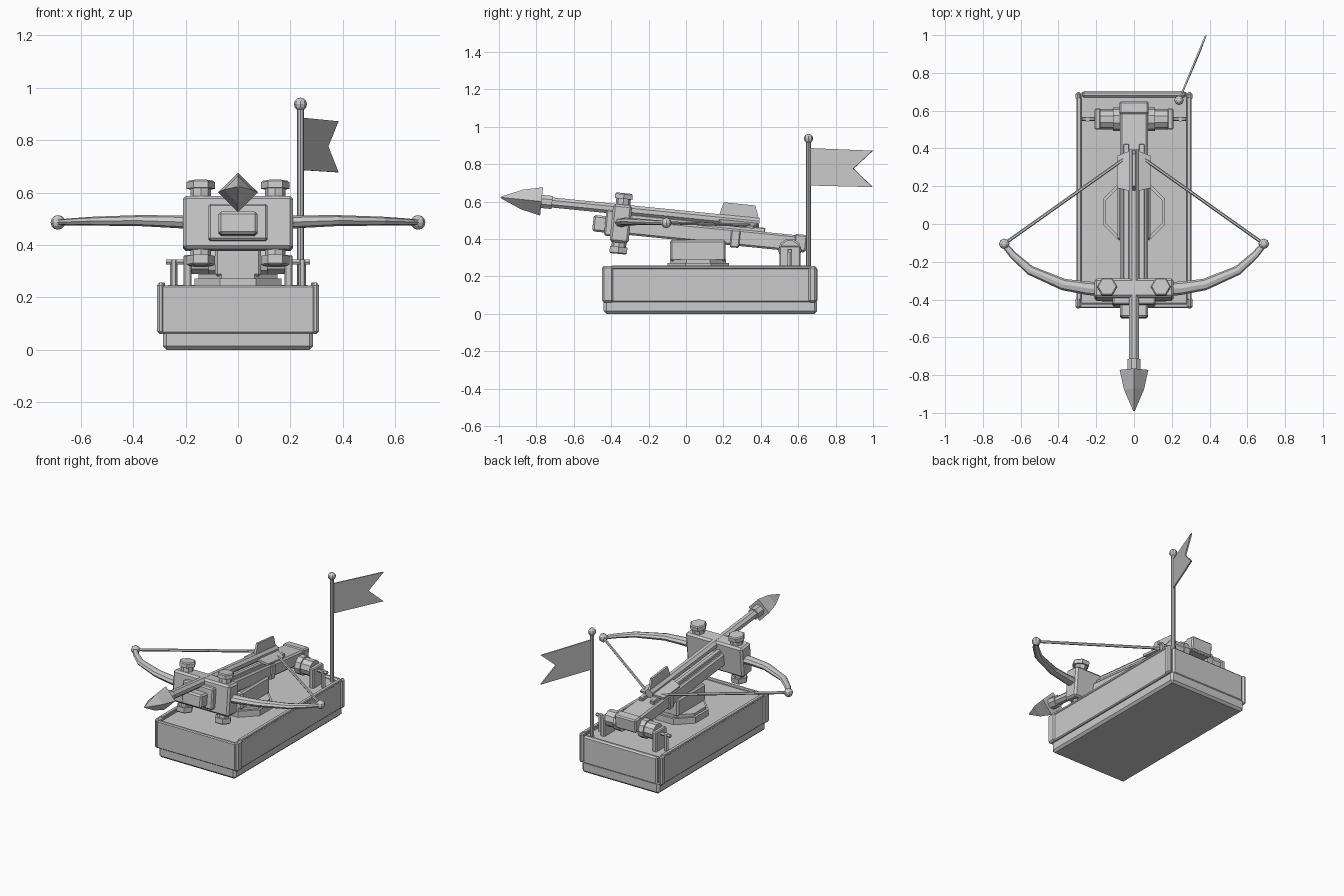
import bpy, bmesh, math
from mathutils import Vector, Matrix

if "Cube" in bpy.data.objects:
    bpy.data.objects.remove(bpy.data.objects["Cube"])

# Tilted frame: the stock's centre line is the local y axis
TILT = Matrix.Translation((0, 0, 0.435)) @ Matrix.Rotation(math.radians(-5.7), 4, 'X')
FLAT = Matrix.Identity(4)


def finish(name, bm, frame=FLAT, bevel=0):
    bmesh.ops.recalc_face_normals(bm, faces=bm.faces)
    mesh = bpy.data.meshes.new(name)
    bm.to_mesh(mesh)
    bm.free()
    ob = bpy.data.objects.new(name, mesh)
    bpy.context.collection.objects.link(ob)
    ob.matrix_world = frame
    if bevel:
        mod = ob.modifiers.new("edge_bevel", 'BEVEL')
        mod.width = bevel
        mod.segments = 1
    return ob


def box(name, x, y, z, frame=FLAT, bevel=0.006):
    """Box from (min, max) ranges."""
    bm = bmesh.new()
    bmesh.ops.create_cube(bm, size=1)
    for v in bm.verts:
        for i, (lo, hi) in enumerate((x, y, z)):
            v.co[i] = lo + (hi - lo) * (v.co[i] + 0.5)
    return finish(name, bm, frame, bevel)


def tube(name, pts, radii, n=8, phase=0.0, squash=1.0, frame=FLAT):
    """Rings of n sides swept along a path, capped at both ends."""
    bm = bmesh.new()
    pts = [Vector(p) for p in pts]
    rings = []
    for i, p in enumerate(pts):
        t = (pts[min(i + 1, len(pts) - 1)] - pts[max(i - 1, 0)]).normalized()
        ref = Vector((0, 1, 0)) if abs(t.z) > 0.9 else Vector((0, 0, 1))
        u = ref.cross(t).normalized()
        v = t.cross(u)
        angles = [phase + 2 * math.pi * k / n for k in range(n)]
        rings.append([bm.verts.new(p + radii[i] * (u * math.cos(a) + v * math.sin(a) * squash))
                      for a in angles])
    for a, b in zip(rings, rings[1:]):
        for k in range(n):
            bm.faces.new((a[k], a[(k + 1) % n], b[(k + 1) % n], b[k]))
    bm.faces.new(rings[0])
    bm.faces.new(rings[-1])
    return finish(name, bm, frame)


def ball(name, at, r):
    bm = bmesh.new()
    bmesh.ops.create_uvsphere(bm, u_segments=8, v_segments=6, radius=r,
                              matrix=Matrix.Translation(at))
    return finish(name, bm)


def plate(name, pts, thick, frame=FLAT):
    """Flat outline given a thickness vector."""
    bm = bmesh.new()
    h = Vector(thick) / 2
    face = bm.faces.new([bm.verts.new(Vector(p) - h) for p in pts])
    new = bmesh.ops.extrude_face_region(bm, geom=[face])["geom"]
    bmesh.ops.translate(bm, vec=h * 2, verts=[g for g in new if isinstance(g, bmesh.types.BMVert)])
    return finish(name, bm, frame)


# Base: slab, deck and raised panels
box("base_slab", (-0.286, 0.286), (-0.44, 0.70), (0, 0.08), bevel=0.014)
box("deck", (-0.285, 0.285), (-0.425, 0.685), (0.06, 0.232))
box("front_panel", (-0.295, 0.295), (-0.445, -0.42), (0.062, 0.245))
box("back_panel", (-0.275, 0.275), (0.67, 0.703), (0.062, 0.247), bevel=0.01)
for s, side in ((-1, "left"), (1, "right")):
    def sx(a, b):
        return tuple(sorted((s * a, s * b)))
    box(side + "_panel", sx(0.28, 0.30), (-0.43, 0.69), (0.062, 0.247))
    box(side + "_rail", sx(0.278, 0.304), (-0.40, 0.67), (0.24, 0.257), bevel=0.004)
    box(side + "_front_post", sx(0.28, 0.309), (-0.448, -0.388), (0.06, 0.256), bevel=0.01)
    box(side + "_back_post", sx(0.28, 0.309), (0.655, 0.698), (0.06, 0.256), bevel=0.01)

    # Winch: bracket, drum and hanging crank
    box(side + "_winch_bracket", sx(0.177, 0.208), (0.50, 0.613), (0.22, 0.362))
    tube(side + "_winch_drum", [(s * 0.07, 0.555, 0.34), (s * 0.112, 0.555, 0.34),
                                (s * 0.112, 0.555, 0.34), (s * 0.18, 0.555, 0.34)],
         [0.063, 0.063, 0.054, 0.054], n=10)
    tube(side + "_winch_axle", [(s * 0.17, 0.555, 0.335), (s * 0.275, 0.555, 0.335)],
         [0.011, 0.011], n=6)
    tube(side + "_crank", [(s * 0.245, 0.555, 0.23), (s * 0.245, 0.555, 0.345)],
         [0.014, 0.014], n=6)

    # Bow limb, tip and string
    tube(side + "_bow_limb", [(s * 0.18, -0.345, 0.487), (s * 0.25, -0.34, 0.489),
                              (s * 0.375, -0.32, 0.493), (s * 0.55, -0.245, 0.491),
                              (s * 0.64, -0.165, 0.488), (s * 0.69, -0.105, 0.486)],
         [0.038, 0.035, 0.031, 0.025, 0.02, 0.016], n=8, squash=0.68)
    ball(side + "_bow_tip", (s * 0.687, -0.105, 0.486), 0.028)
    tube(side + "_string", [(s * 0.687, -0.105, 0.486), (0, 0.382, 0.472)], [0.009, 0.009], n=6)

    # Hexagonal tension knobs above and below the bow housing
    for d, where, z in ((1, "top", (0.10, 0.145, 0.176)), (-1, "bottom", (-0.08, -0.112, -0.15))):
        a, b, c = [(s * 0.142, -0.35, k) for k in z]
        tube(f"{side}_{where}_knob_neck", [a, b], [0.039, 0.039], n=8, frame=TILT)
        m = (s * 0.142, -0.35, z[2] - d * 0.006)
        tube(f"{side}_{where}_knob_cap", [b, m, c], [0.054, 0.054, 0.047], n=6, frame=TILT)

    # Guide rails carrying the bolt
    box(side + "_guide_rail", sx(0.026, 0.056), (-0.30, 0.42), (0.03, 0.066), TILT, 0.004)

# Turntable and pedestal
for name, r, z0, z1 in (("turntable", 0.165, 0.225, 0.272), ("turntable_top", 0.15, 0.272, 0.29)):
    rr = r / math.cos(math.pi / 8)
    tube(name, [(0, 0.065, z0), (0, 0.065, z1)], [rr, rr], n=8, phase=math.pi / 8)
box("pedestal", (-0.088, 0.088), (-0.085, 0.212), (0.28, 0.395), bevel=0.01)

# Tilted stock and bow housing
box("stock", (-0.074, 0.074), (-0.50, 0.645), (-0.044, 0.044), TILT, 0.01)
box("stock_end", (-0.078, 0.078), (0.58, 0.648), (-0.04, 0.05), TILT, 0.008)
box("stock_band", (-0.08, 0.08), (0.24, 0.29), (-0.055, 0.04), TILT)
box("bow_housing", (-0.21, 0.21), (-0.402, -0.30), (-0.09, 0.114), TILT, 0.012)
box("housing_plate", (-0.113, 0.113), (-0.435, -0.39), (-0.06, 0.08), TILT, 0.008)

# Bolt: shaft, collar, four-sided head and three fins
BZ = 0.088
tube("bolt_shaft", [(0, -0.78, BZ), (0, 0.385, BZ)], [0.029, 0.029], n=8,
     phase=math.pi / 8, frame=TILT)
tube("bolt_collar", [(0, -0.80, BZ), (0, -0.728, BZ)], [0.038, 0.038], n=8,
     phase=math.pi / 8, frame=TILT)
tube("bolt_head", [(0, -0.785, BZ), (0, -0.89, BZ), (0, -1.004, BZ)],
     [0.076, 0.053, 0.004], n=4, frame=TILT)
for name, ang in (("top_fin", 0), ("left_fin", -106), ("right_fin", 106)):
    turn = Matrix.Translation((0, 0, BZ)) @ Matrix.Rotation(math.radians(ang), 4, 'Y')
    plate(name, [(0, 0.165, 0.015), (0, 0.185, 0.092), (0, 0.355, 0.092), (0, 0.383, 0.015)],
          (0.014, 0, 0), TILT @ turn)

# Flag
tube("flag_pole", [(0.238, 0.655, 0.22), (0.238, 0.655, 0.93)], [0.013, 0.013], n=8)
ball("flag_finial", (0.238, 0.655, 0.937), 0.025)
plate("flag", [(0.238, 0.655, 0.886), (0.38, 0.998, 0.872), (0.341, 0.895, 0.776),
               (0.38, 0.998, 0.677), (0.238, 0.655, 0.686)], (0.008, -0.0033, 0))
